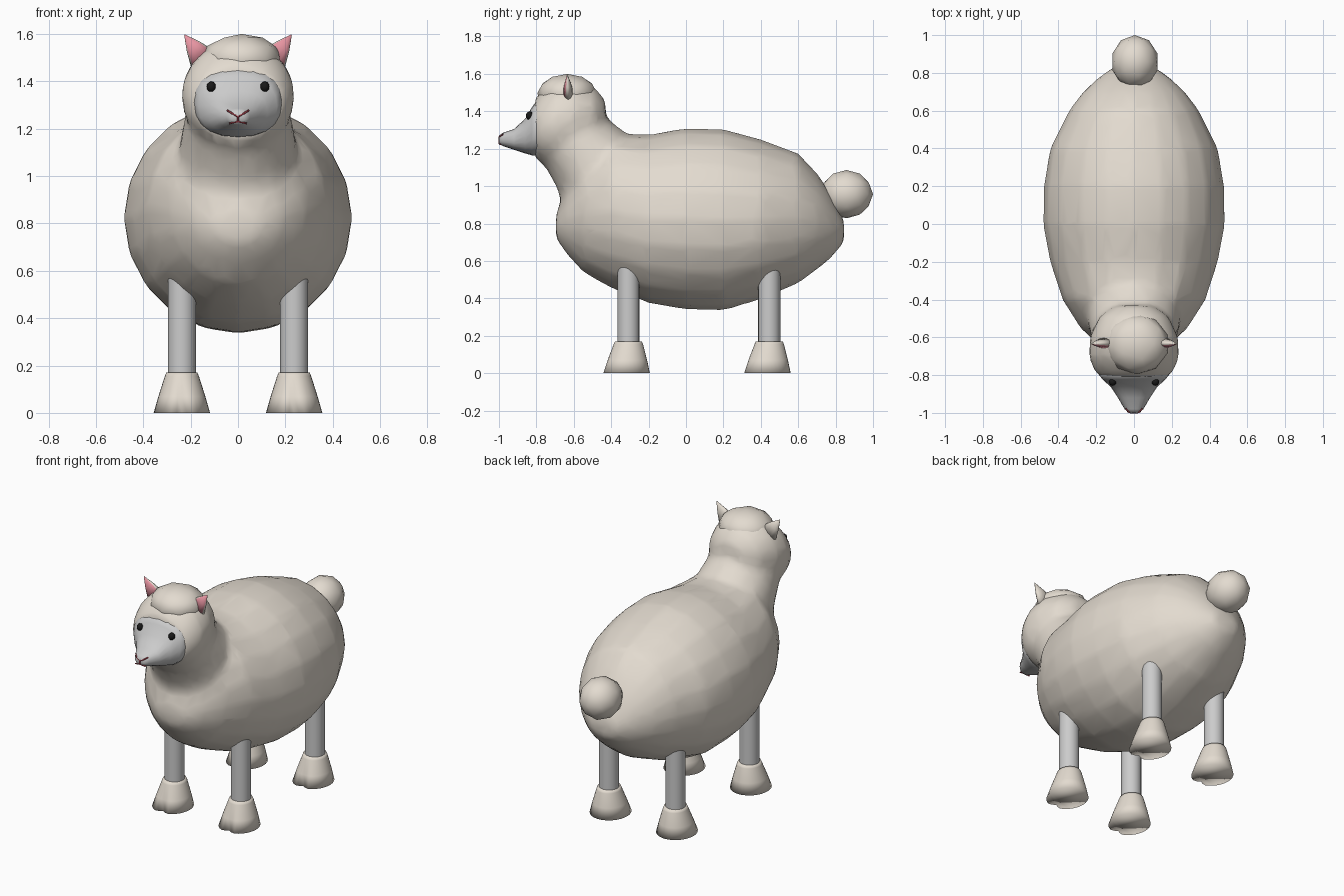
import bpy, bmesh, math
from mathutils import Vector, Matrix

if "Cube" in bpy.data.objects:
    bpy.data.objects.remove(bpy.data.objects["Cube"])


def material(name, rgb):
    m = bpy.data.materials.new(name)
    m.diffuse_color = (*rgb, 1)
    m.use_nodes = True
    m.node_tree.nodes["Principled BSDF"].inputs["Base Color"].default_value = m.diffuse_color
    return m


WOOL = material("wool", (0.77, 0.71, 0.63))
PINK = material("pink", (0.80, 0.30, 0.36))
BLACK = material("black", (0.01, 0.01, 0.01))
RED = material("dark_red", (0.35, 0.05, 0.07))


def finish(name, bm, *mats):
    bmesh.ops.recalc_face_normals(bm, faces=bm.faces)
    me = bpy.data.meshes.new(name)
    for f in bm.faces:
        f.smooth = True
    bm.to_mesh(me)
    bm.free()
    ob = bpy.data.objects.new(name, me)
    bpy.context.collection.objects.link(ob)
    for m in mats:
        me.materials.append(m)
    return ob


def skin(bm, rings):
    """Bridge rings of points and cap both ends."""
    vr = [[bm.verts.new(p) for p in r] for r in rings]
    n = len(vr[0])
    for a, b in zip(vr, vr[1:]):
        for i in range(n):
            j = (i + 1) % n
            bm.faces.new((a[i], a[j], b[j], b[i]))
    bm.faces.new(vr[0])
    bm.faces.new(vr[-1])


def loft(bm, sections, n=20, power=1.0):
    """Each section: (top y, top z, bottom y, bottom z, half width)."""
    def sq(t):
        return math.copysign(abs(t) ** power, t)
    rings = []
    for ty, tz, by, bz, w in sections:
        t, b = Vector((0, ty, tz)), Vector((0, by, bz))
        c, v = (t + b) / 2, (t - b) / 2
        ang = [2 * math.pi * i / n for i in range(n)]
        rings.append([c + v * sq(math.cos(a)) + Vector((w * sq(math.sin(a)), 0, 0)) for a in ang])
    skin(bm, rings)


def along_y(rows):
    return [(y, top, y, bot, w) for y, top, bot, w in rows]


def ball(name, loc, size, mat, sub=2):
    bm = bmesh.new()
    m = Matrix.Translation(loc) @ Matrix.Diagonal((*size, 1))
    bmesh.ops.create_icosphere(bm, subdivisions=sub, radius=1, matrix=m)
    return finish(name, bm, mat)


# Woolly torso, neck and head, fused into one skin
bm = bmesh.new()
loft(bm, along_y([
    (0.845, 0.82, 0.70, 0.09), (0.77, 0.97, 0.61, 0.195), (0.70, 1.07, 0.555, 0.27),
    (0.60, 1.175, 0.48, 0.345), (0.40, 1.25, 0.395, 0.445), (0.20, 1.305, 0.335, 0.478),
    (0.00, 1.31, 0.34, 0.482), (-0.20, 1.275, 0.375, 0.445), (-0.40, 1.28, 0.455, 0.38),
    (-0.55, 1.18, 0.54, 0.285), (-0.64, 1.00, 0.64, 0.19), (-0.695, 0.85, 0.72, 0.09)]))
loft(bm, [
    (-0.20, 1.12, -0.655, 0.84, 0.27), (-0.34, 1.30, -0.685, 0.98, 0.245),
    (-0.41, 1.35, -0.745, 1.09, 0.23), (-0.455, 1.43, -0.80, 1.16, 0.215)])
loft(bm, along_y([
    (-0.43, 1.46, 1.28, 0.10), (-0.49, 1.53, 1.20, 0.185), (-0.60, 1.58, 1.12, 0.235),
    (-0.70, 1.565, 1.10, 0.24), (-0.76, 1.52, 1.12, 0.22), (-0.81, 1.465, 1.15, 0.185)]))
body = finish("woolly_body", bm, WOOL)
mod = body.modifiers.new("fuse", "REMESH")
mod.mode, mod.voxel_size, mod.use_smooth_shade = "VOXEL", 0.025, True
mod = body.modifiers.new("soften", "SMOOTH")
mod.factor, mod.iterations = 0.5, 4
mod = body.modifiers.new("simplify", "DECIMATE")
mod.ratio = 0.15

# Bare face tapering to the snout
bm = bmesh.new()
loft(bm, along_y([
    (-0.74, 1.46, 1.17, 0.175), (-0.80, 1.455, 1.165, 0.185), (-0.825, 1.42, 1.165, 0.165),
    (-0.86, 1.36, 1.175, 0.125), (-0.92, 1.305, 1.195, 0.085), (-0.98, 1.285, 1.215, 0.05),
    (-1.00, 1.27, 1.225, 0.028)]), 20, 0.85)
finish("face", bm)

# Wool cap and tail
ball("wool_cap", (0.015, -0.635, 1.495), (0.17, 0.16, 0.105), WOOL)
ball("tail", (0.005, 0.858, 0.957), (0.126, 0.142, 0.129), WOOL)

# Nose and mouth lines
cu = bpy.data.curves.new("mouth", "CURVE")
cu.dimensions, cu.bevel_depth, cu.bevel_resolution = "3D", 0.004, 1
for path in ([(-.045, -.977, 1.277), (-.024, -.998, 1.264), (0, -1.0, 1.25),
              (.024, -.998, 1.264), (.045, -.977, 1.277)],
             [(0, -1.0, 1.25), (0, -1.0, 1.230)],
             [(-.036, -.992, 1.222), (0, -1.0, 1.230), (.036, -.992, 1.222)]):
    s = cu.splines.new("POLY")
    s.points.add(len(path) - 1)
    for p, co in zip(s.points, path):
        p.co = (*co, 1)
cu.materials.append(RED)
bpy.context.collection.objects.link(bpy.data.objects.new("mouth", cu))

for side, label in ((-1, "left"), (1, "right")):
    # Eyes
    ball(f"{label}_eye", (side * 0.113, -0.836, 1.377), (0.02, 0.021, 0.023), BLACK)

    # Ears: flattened cones with a pink front
    base, tip = Vector((side * 0.15, -0.63, 1.495)), Vector((side * 0.226, -0.635, 1.597))
    axis = tip - base
    across = axis.cross(Vector((0, 1, 0))).normalized()
    depth = axis.cross(across).normalized()
    bm = bmesh.new()
    skin(bm, [[base + axis * t + (across * 0.06 * math.cos(a) + depth * 0.03 * math.sin(a)) * r
               for a in (2 * math.pi * i / 12 for i in range(12))]
              for t, r in ((0, 1), (0.5, 0.58), (1, 0.03))])
    bmesh.ops.recalc_face_normals(bm, faces=bm.faces)
    for f in bm.faces:
        f.material_index = 1 if f.normal.y < -0.82 else 0
    finish(f"{label}_ear", bm, WOOL, PINK)

    for y, end in ((-0.308, "front"), (0.445, "back")):
        x = side * 0.237
        # Leg posts, running up into the body
        bm = bmesh.new()
        bmesh.ops.create_cone(bm, cap_ends=True, segments=20, radius1=0.059, radius2=0.059,
                              depth=0.43, matrix=Matrix.Translation((x, y, 0.355)))
        leg = finish(f"{end}_{label}_leg", bm)
        bpy.ops.object.select_all(action="DESELECT")
        leg.select_set(True)
        bpy.context.view_layer.objects.active = leg
        bpy.ops.object.shade_smooth_by_angle(angle=math.radians(40))

        # Flared feet with a cloven notch at the toe, softly shaded underneath
        bm = bmesh.new()
        rings = []
        for z, r, notch, shift in ((0.17, 0.066, 0, 0), (0.155, 0.072, 0, 0),
                                   (0.07, 0.099, 0.06, -0.008), (0, 0.119, 0.22, -0.015)):
            ring = []
            for i in range(32):
                a = 2 * math.pi * i / 32
                d = abs(a - 1.5 * math.pi)
                k = r * (1 - notch * math.exp(-(d / 0.22) ** 2))
                ring.append((x + k * math.cos(a), y + shift + 1.09 * k * math.sin(a), z))
            rings.append(ring)
        skin(bm, rings)
        finish(f"{end}_{label}_foot", bm, WOOL)
